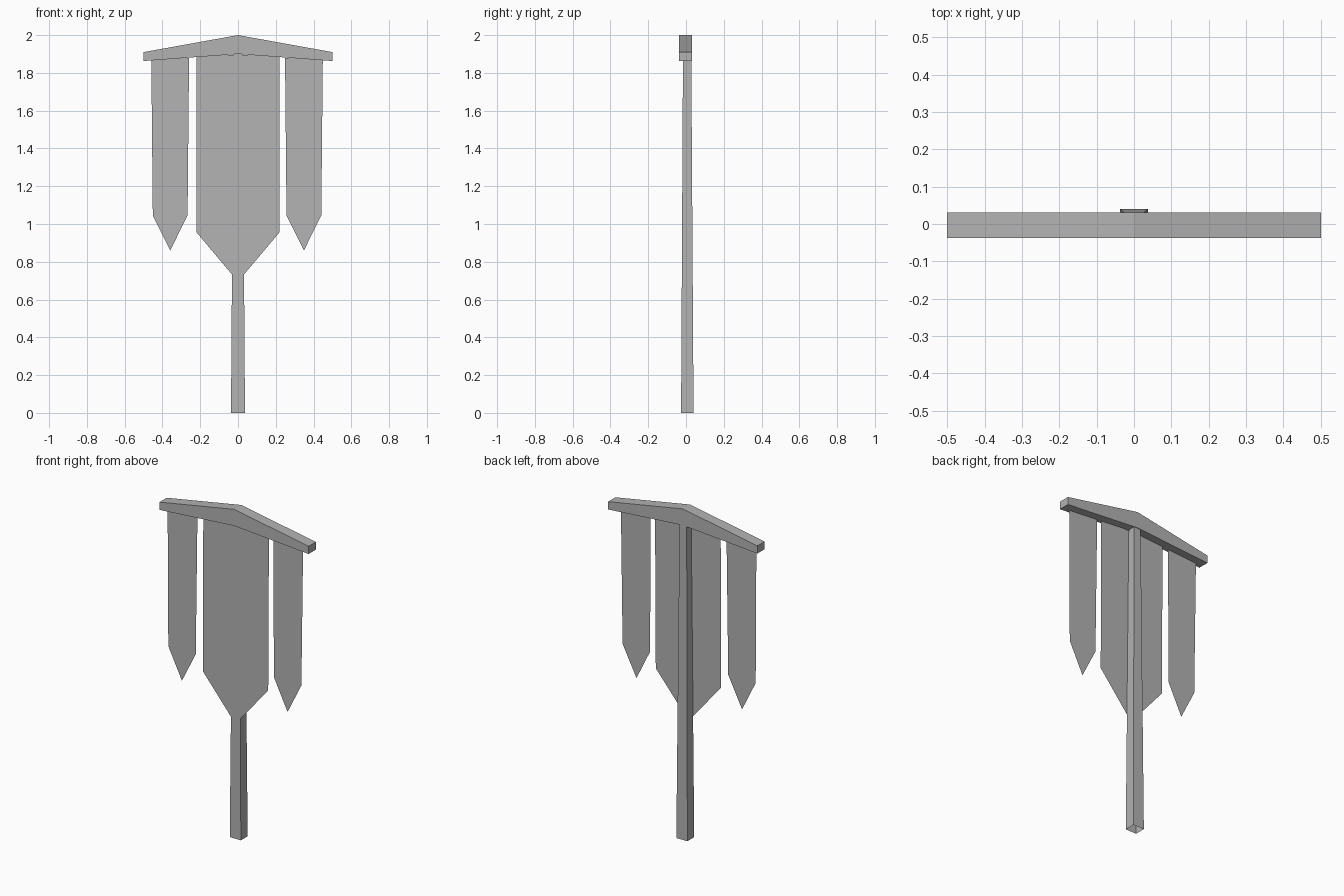
import bpy

cube = bpy.data.objects.get("Cube")
if cube:
    bpy.data.objects.remove(cube, do_unlink=True)

# Single plain grey
grey = bpy.data.materials.new("plain_grey")
grey.use_nodes = True
colour = (0.45, 0.45, 0.45, 1)
grey.diffuse_color = colour
grey.node_tree.nodes["Principled BSDF"].inputs["Base Color"].default_value = colour


def make_part(name, verts, faces):
    mesh = bpy.data.meshes.new(name)
    mesh.from_pydata(verts, [], faces)
    mesh.materials.append(grey)
    mesh.update()
    obj = bpy.data.objects.new(name, mesh)
    bpy.context.collection.objects.link(obj)
    return obj


POST_TOP = 1.9


def cloth_y(z):
    """Cloth hangs just in front of the tapered post."""
    return -0.029 + 0.011 * z / POST_TOP


# Tapered square post, open at the foot, its top inside the crossbeam
def ring(half, front, back, z):
    return [(-half, front, z), (half, front, z), (half, back, z), (-half, back, z)]


post_verts = ring(0.037, -0.026, 0.04, 0) + ring(0.024, -0.016, 0.028, POST_TOP)
make_part("post", post_verts,
          [(i, (i + 1) % 4, (i + 1) % 4 + 4, i + 4) for i in range(4)])

# Gabled crossbeam: a profile extruded from front to back
profile = [(-0.5, 1.863), (0, 1.9), (0.5, 1.863), (0.5, 1.91), (0, 2.0), (-0.5, 1.91)]
n = len(profile)
beam_verts = [(x, y, z) for y in (-0.038, 0.031) for x, z in profile]
beam_faces = [(0, 1, 4, 5), (1, 2, 3, 4), (11, 10, 7, 6), (10, 9, 8, 7)]
beam_faces += [(i, i + n, (i + 1) % n + n, (i + 1) % n) for i in range(n)]
make_part("crossbeam", beam_verts, beam_faces)


# Pointed cloth panels, one thin sheet each
def make_banner(name, centre, top_half, low_half, top, shoulder, tip):
    outline = [(-top_half, top), (-low_half, shoulder), (0, tip),
               (low_half, shoulder), (top_half, top)]
    make_part(name, [(centre + x, cloth_y(z), z) for x, z in outline],
              [tuple(range(5))])


make_banner("centre_banner", 0, 0.22, 0.219, 1.895, 0.955, 0.695)
make_banner("right_banner", -0.359, 0.1, 0.092, 1.88, 1.045, 0.86)
make_banner("left_banner", 0.349, 0.1, 0.092, 1.88, 1.045, 0.86)
